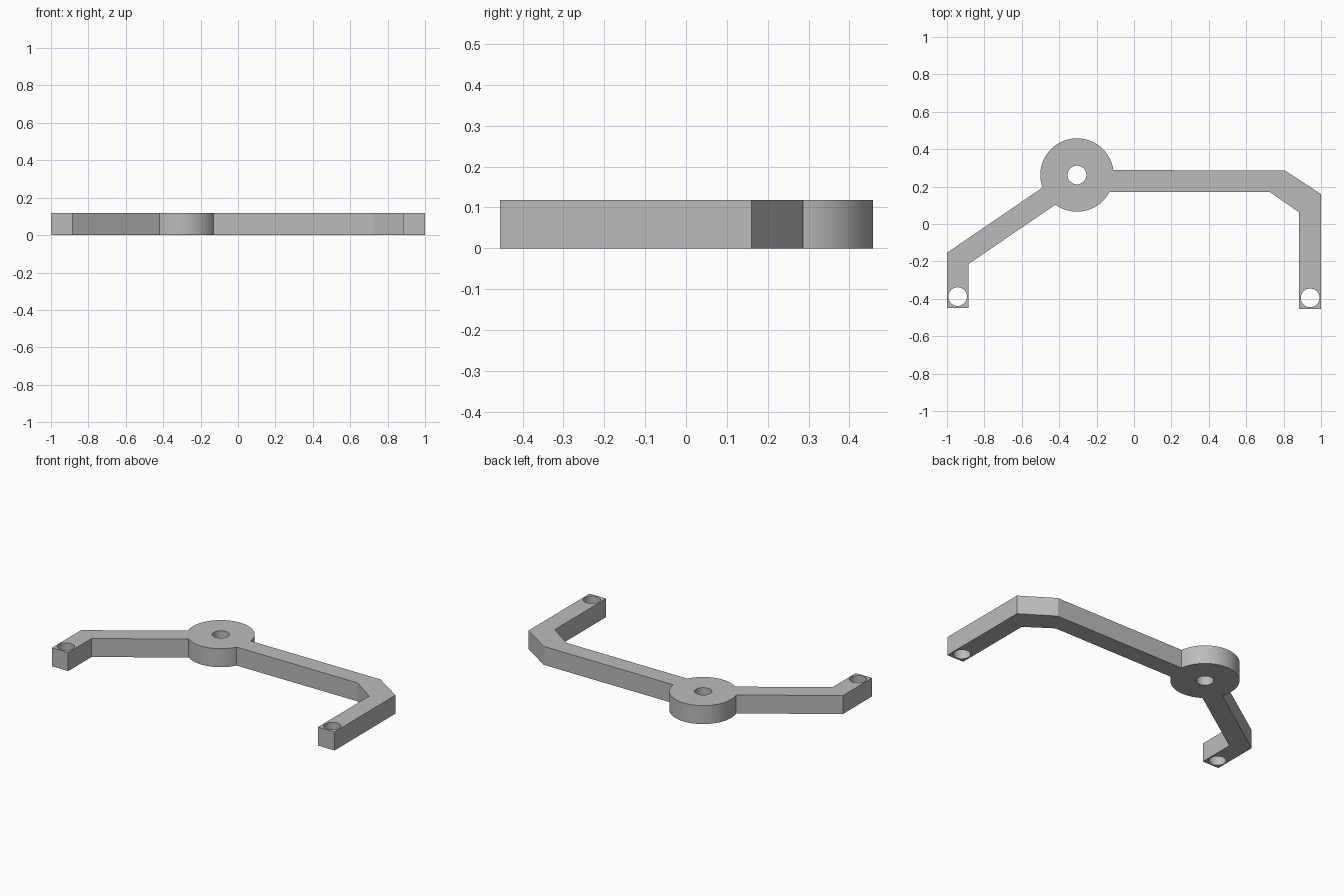
import bpy
import bmesh
from math import cos, sin, radians

cube = bpy.data.objects.get("Cube")
if cube:
    bpy.data.objects.remove(cube, do_unlink=True)

HEIGHT = 0.118
HUB, HUB_R = (-0.305, 0.262), 0.196
HOLE_R = 0.05
HOLES = [HUB, (-0.943, -0.388), (0.942, -0.395)]


def arc(centre, radius, start, end, steps):
    """Points along an arc, both ends included."""
    angles = [radians(start + (end - start) * i / steps) for i in range(steps + 1)]
    return [(centre[0] + radius * cos(a), centre[1] + radius * sin(a)) for a in angles]


# Outline: hub top, left arm and foot, hub underside, right arm and foot
outline = arc(HUB, HUB_R, 7.5, 200, 40)
outline += [(-1, -0.154), (-1, -0.448), (-0.885, -0.448), (-0.885, -0.214)]
outline += arc(HUB, HUB_R, 234, 332.7, 22)
outline += [(0.725, 0.172), (0.883, 0.062), (0.883, -0.455),
            (1, -0.455), (1, 0.16), (0.805, 0.287)]
loops = [outline] + [arc(c, HOLE_R, 0, 352.5, 47) for c in HOLES]

# Flat plate with three round holes
bm = bmesh.new()
edges = []
for loop in loops:
    verts = [bm.verts.new((x, y, 0)) for x, y in loop]
    edges += [bm.edges.new((a, b)) for a, b in zip(verts, verts[1:] + verts[:1])]
bmesh.ops.triangle_fill(bm, use_beauty=True, edges=edges, normal=(0, 0, 1))

# Raise the plate to full thickness
raised = bmesh.ops.extrude_face_region(bm, geom=bm.faces[:], use_keep_orig=True)
top = [g for g in raised["geom"] if isinstance(g, bmesh.types.BMVert)]
bmesh.ops.translate(bm, verts=top, vec=(0, 0, HEIGHT))
bmesh.ops.recalc_face_normals(bm, faces=bm.faces[:])

mesh = bpy.data.meshes.new("linkage_arm")
bm.to_mesh(mesh)
bm.free()
arm = bpy.data.objects.new("linkage_arm", mesh)
bpy.context.collection.objects.link(arm)

# Plain grey finish
grey = bpy.data.materials.new("plain_grey")
grey.use_nodes = True
colour = (0.5, 0.5, 0.5, 1)
grey.diffuse_color = colour
grey.node_tree.nodes["Principled BSDF"].inputs["Base Color"].default_value = colour
mesh.materials.append(grey)

# Smooth curved walls, crisp edges
bpy.ops.object.select_all(action='DESELECT')
arm.select_set(True)
bpy.context.view_layer.objects.active = arm
bpy.ops.object.shade_smooth_by_angle(angle=radians(25))
